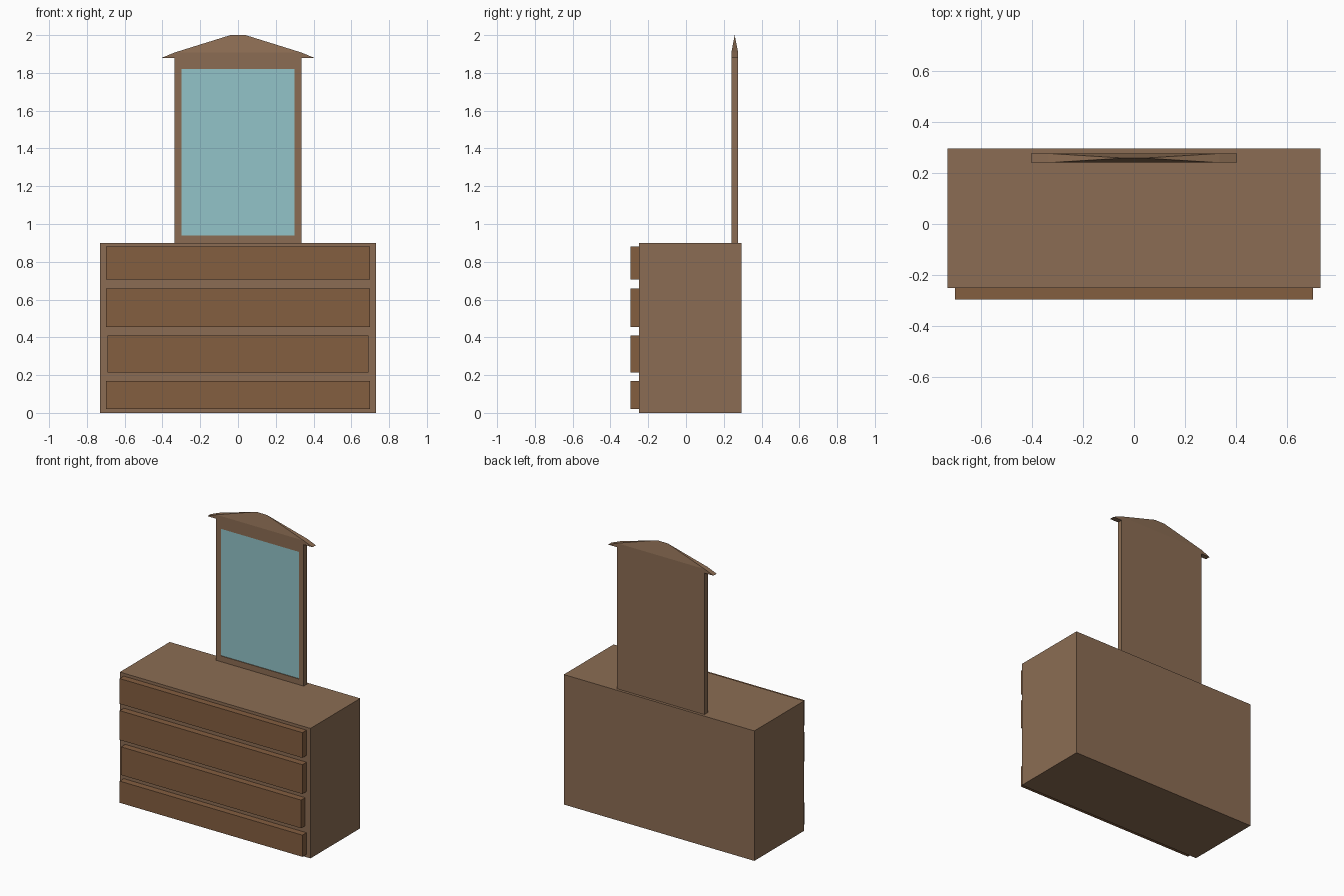
import bpy
import bmesh

if "Cube" in bpy.data.objects:
    bpy.data.objects.remove(bpy.data.objects["Cube"])


def material(name, rgb):
    m = bpy.data.materials.new(name)
    m.diffuse_color = (*rgb, 1.0)
    m.use_nodes = True
    m.node_tree.nodes["Principled BSDF"].inputs["Base Color"].default_value = m.diffuse_color
    return m


def add_object(name, bm, mat):
    bmesh.ops.recalc_face_normals(bm, faces=bm.faces)
    me = bpy.data.meshes.new(name)
    bm.to_mesh(me)
    bm.free()
    ob = bpy.data.objects.new(name, me)
    bpy.context.collection.objects.link(ob)
    me.materials.append(mat)
    return ob


def box_bmesh(x, y, z):
    """Box from (min, max) pairs."""
    bm = bmesh.new()
    bmesh.ops.create_cube(bm, size=1.0)
    for v in bm.verts:
        for i, (lo, hi) in enumerate((x, y, z)):
            v.co[i] = hi if v.co[i] > 0 else lo
    return bm


def box(name, x, y, z, mat):
    return add_object(name, box_bmesh(x, y, z), mat)


wood = material("wood", (0.26, 0.152, 0.087))
drawer_wood = material("drawer_wood", (0.23, 0.112, 0.051))
glass = material("mirror_glass", (0.29, 0.55, 0.58))

# Cabinet body
box("cabinet_body", (-0.73, 0.73), (-0.25, 0.295), (0.0, 0.9), wood)

# Drawer fronts: half width, bottom, top
drawers = [(0.70, 0.02, 0.17), (0.69, 0.215, 0.41),
           (0.70, 0.455, 0.658), (0.70, 0.705, 0.88)]
for i, (w, z0, z1) in enumerate(drawers, 1):
    box(f"drawer_front_{i}", (-w, w), (-0.295, -0.25), (z0, z1), drawer_wood)

# Mirror frame with a recess sunk into its front face
FRONT, BACK = 0.24, 0.276
bm = box_bmesh((-0.335, 0.335), (FRONT, BACK), (0.9, 1.88))
bm.normal_update()
front = min(bm.faces, key=lambda f: f.calc_center_median().y)
bmesh.ops.inset_region(bm, faces=[front], thickness=0.03)
for v in front.verts:
    v.co.x = 0.30 if v.co.x > 0 else -0.30
    v.co.z = 1.82 if v.co.z > 1.4 else 0.94
pocket = bmesh.ops.extrude_discrete_faces(bm, faces=[front])["faces"][0]
for v in pocket.verts:
    v.co.y += 0.02
add_object("mirror_frame", bm, wood)

# Mirror pane, set slightly behind the frame front
box("mirror_pane", (-0.30, 0.30), (FRONT + 0.005, FRONT + 0.019),
    (0.94, 1.82), glass)

# Pediment: flared eaves, full depth at the shoulders, sharp ridge on top
MID = (FRONT + BACK) / 2
bm = bmesh.new()
eave_z, shoulder_z, top_z = 1.88, 1.908, 2.0
rows = []
for y in (FRONT, BACK):
    rows.append([bm.verts.new((x, y, z)) for x, z in
                 ((-0.403, eave_z), (-0.335, shoulder_z),
                  (0.335, shoulder_z), (0.403, eave_z))])
ridge = [bm.verts.new((x, MID, top_z)) for x in (-0.04, 0.04)]
f, b = rows
for r in rows:
    bm.faces.new(r)
    bm.faces.new((r[1], r[2], ridge[1], ridge[0]))
bm.faces.new((f[0], f[3], b[3], b[0]))
for eave, shoulder, tip in ((0, 1, ridge[0]), (3, 2, ridge[1])):
    bm.faces.new((f[eave], f[shoulder], b[shoulder], b[eave]))
    bm.faces.new((f[shoulder], b[shoulder], tip))
add_object("mirror_pediment", bm, wood)
